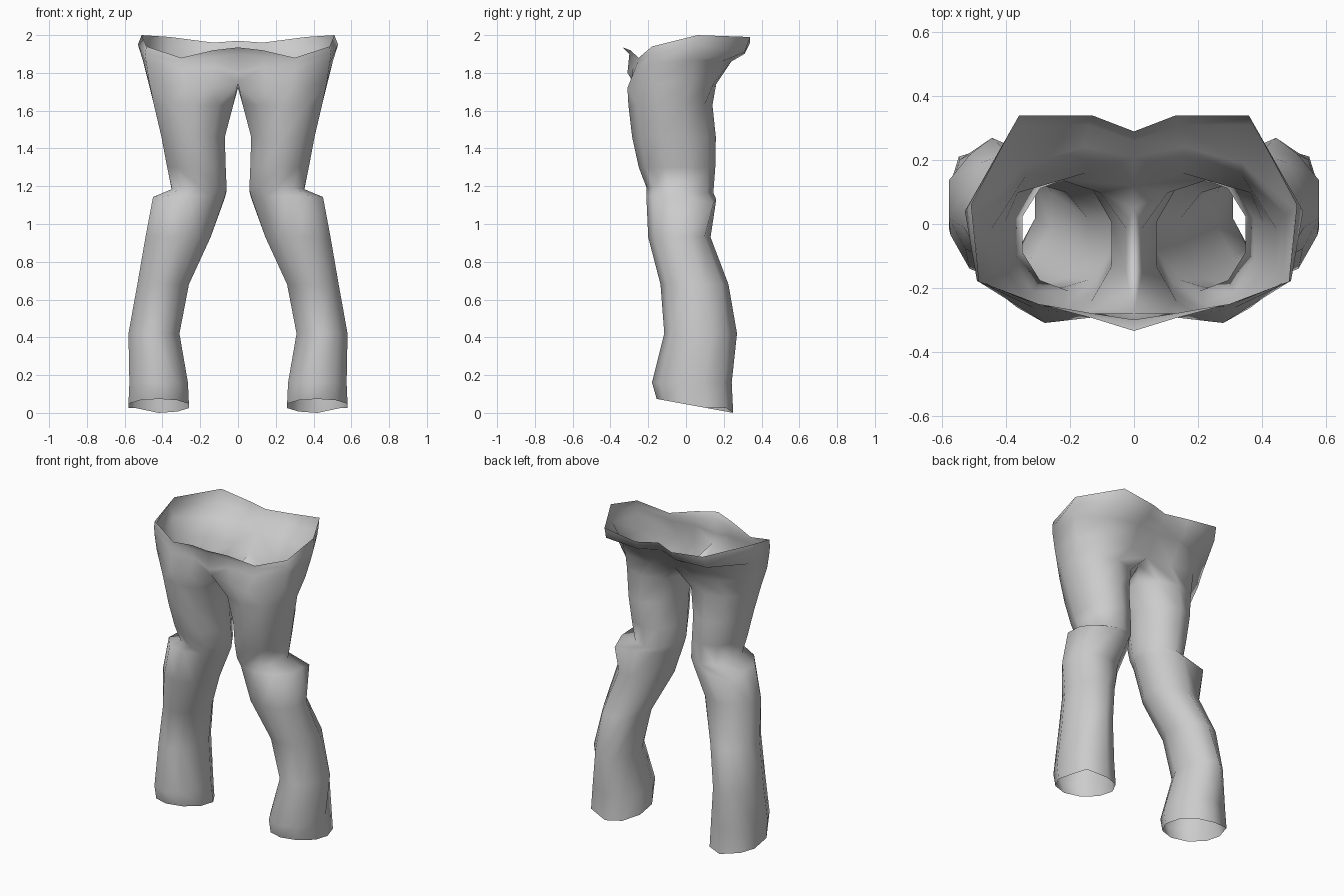
import bpy
import bmesh
from math import sin, cos, radians

cube = bpy.data.objects.get("Cube")
if cube:
    bpy.data.objects.remove(cube, do_unlink=True)

SIDES = 10
OUTER_BACK = 5

# Leg sections from hem to thigh:
# height, inner x, outer x, front y, back y, tilt, shift of the outer back corner
leg_sections = [
    (.037, .26, .58, -.155, .25, .037, (.03, 0, .02)),
    (.16, .265, .575, -.18, .242, 0, (.03, 0, 0)),
    (.42, .31, .58, -.115, .27, 0, (-.015, -.015, 0)),
    (.68, .26, .533, -.135, .225, 0, (0, 0, 0)),
    (.93, .145, .49, -.2, .13, 0, (0, 0, 0)),
    (1.14, .07, .45, -.21, .16, .01, (.045, .02, -.025)),
    (1.18, .06, .35, -.21, .145, .015, (0, 0, 0)),
    (1.3, .065, .375, -.25, .155, 0, (0, 0, 0)),
    (1.46, .07, .405, -.285, .158, 0, (0, 0, 0)),
    (1.63, .025, .445, -.305, .14, 0, (0, 0, 0)),
]

# Crotch section: front centre, round the outside, back centre, then the seam
crotch = [(0, -.28, 1.75), (.15, -.295, 1.73), (.28, -.31, 1.72),
          (.47, -.18, 1.75), (.475, .03, 1.75), (.34, .15, 1.75),
          (.15, .16, 1.74), (0, .12, 1.74), (0, .05, 1.72), (0, -.13, 1.72)]

# Open half sections from front centre to back centre
hips = [(0, -.31, 1.8), (.13, -.28, 1.83), (.3, -.27, 1.82), (.485, -.182, 1.85),
        (.505, .045, 1.87), (.34, .19, 1.86), (.16, .24, 1.86), (0, .21, 1.86)]
band = [(0, -.3, 1.9), (.13, -.28, 1.885), (.3, -.255, 1.86), (.492, -.178, 1.9),
        (.53, .04, 1.95), (.37, .31, 1.91), (.14, .31, 1.9), (0, .26, 1.91)]
waist = [(0, -.335, 1.935), (.13, -.295, 1.92), (.3, -.25, 1.88), (.485, -.18, 1.94),
         (.51, .06, 2), (.36, .34, 1.99), (.13, .34, 1.96), (0, .29, 1.97)]


def leg_ring(height, inner, outer, front, back, tilt, shift):
    """Ten points round the leg, starting at the front inner corner."""
    points = []
    for i in range(SIDES):
        angle = radians(54 + 36 * i)
        x = (inner + outer) / 2 - (outer - inner) / 2 * cos(angle) / cos(radians(18))
        y = (front + back) / 2 - (back - front) / 2 * sin(angle)
        points.append((x, y, height + tilt * sin(angle)))
    corner = points[OUTER_BACK]
    points[OUTER_BACK] = [value + move for value, move in zip(corner, shift)]
    return points


def bridge(bm, lower, upper, closed):
    """Join two sections with quads facing outward."""
    count = len(upper)
    for i in range(count if closed else count - 1):
        j = (i + 1) % count
        bm.faces.new((lower[i], lower[j], upper[j], upper[i]))


# Cloth material
cloth = bpy.data.materials.new("grey cloth")
cloth.use_nodes = True
grey = (.6, .6, .6, 1)
cloth.diffuse_color = grey
shader = cloth.node_tree.nodes["Principled BSDF"]
shader.inputs["Base Color"].default_value = grey
shader.inputs["Roughness"].default_value = .9

# Left half of the trousers
bm = bmesh.new()
sections = [leg_ring(*section) for section in leg_sections] + [crotch, hips, band, waist]
rows = [[bm.verts.new(point) for point in section] for section in sections]
for lower, upper in zip(rows, rows[1:]):
    bridge(bm, lower, upper, closed=len(upper) == SIDES)

mesh = bpy.data.meshes.new("trousers")
bm.to_mesh(mesh)
bm.free()
mesh.materials.append(cloth)
trousers = bpy.data.objects.new("trousers", mesh)
bpy.context.collection.objects.link(trousers)

# Smooth cloth with sharp creases, mirrored to the right half
bpy.ops.object.select_all(action='DESELECT')
trousers.select_set(True)
bpy.context.view_layer.objects.active = trousers
bpy.ops.object.shade_smooth_by_angle(angle=radians(80))
mirror = trousers.modifiers.new("right half", 'MIRROR')
mirror.use_clip = True
mirror.merge_threshold = .001
